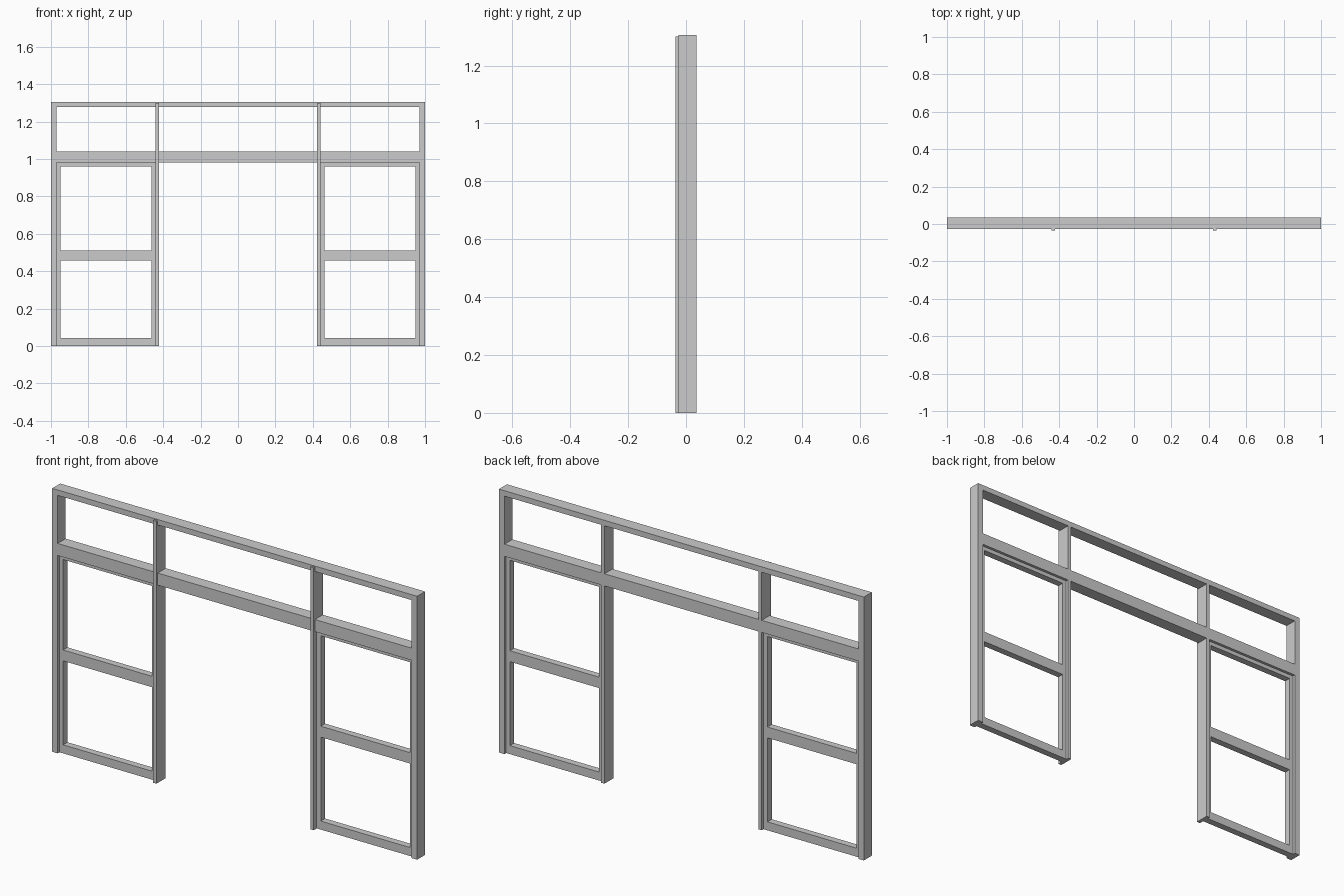
import bpy, bmesh

if "Cube" in bpy.data.objects:
    bpy.data.objects.remove(bpy.data.objects["Cube"])

H = 1.305           # overall height
YF, YB = -0.026, 0.036   # frame front and back planes


def box(name, x0, x1, y0, y1, z0, z1):
    me = bpy.data.meshes.new(name)
    bm = bmesh.new()
    bmesh.ops.create_cube(bm, size=1)
    for v in bm.verts:
        v.co.x = x0 if v.co.x < 0 else x1
        v.co.y = y0 if v.co.y < 0 else y1
        v.co.z = z0 if v.co.z < 0 else z1
    bm.to_mesh(me)
    bm.free()
    ob = bpy.data.objects.new(name, me)
    bpy.context.collection.objects.link(ob)
    return ob


def pair(name, x0, x1, *rest):
    # the same part on both sides of x = 0
    box(name + "_right", x0, x1, *rest)
    box(name + "_left", -x1, -x0, *rest)


# outer frame
pair("outer_post", 0.97, 1.0, YF, YB, 0, H)
box("head_rail", -0.97, 0.97, YF, YB, 1.278, H)

# door jambs, standing slightly proud of the front
pair("door_jamb", 0.422, 0.44, -0.036, YB, 0, 1.3)

# transom rails
box("centre_transom", -0.422, 0.422, YF, YB, 0.98, 1.04)
pair("side_transom", 0.44, 0.97, YF, YB, 0.98, 1.04)

# window sashes, set back inside the side bays
S0, S1 = -0.012, 0.022
pair("sash_inner_stile", 0.44, 0.462, S0, S1, 0, 0.98)
pair("sash_outer_stile", 0.95, 0.97, S0, S1, 0, 0.98)
for label, z0, z1 in (("bottom", 0, 0.042), ("middle", 0.458, 0.512), ("top", 0.96, 0.98)):
    pair("sash_" + label + "_rail", 0.462, 0.95, S0, S1, z0, z1)
